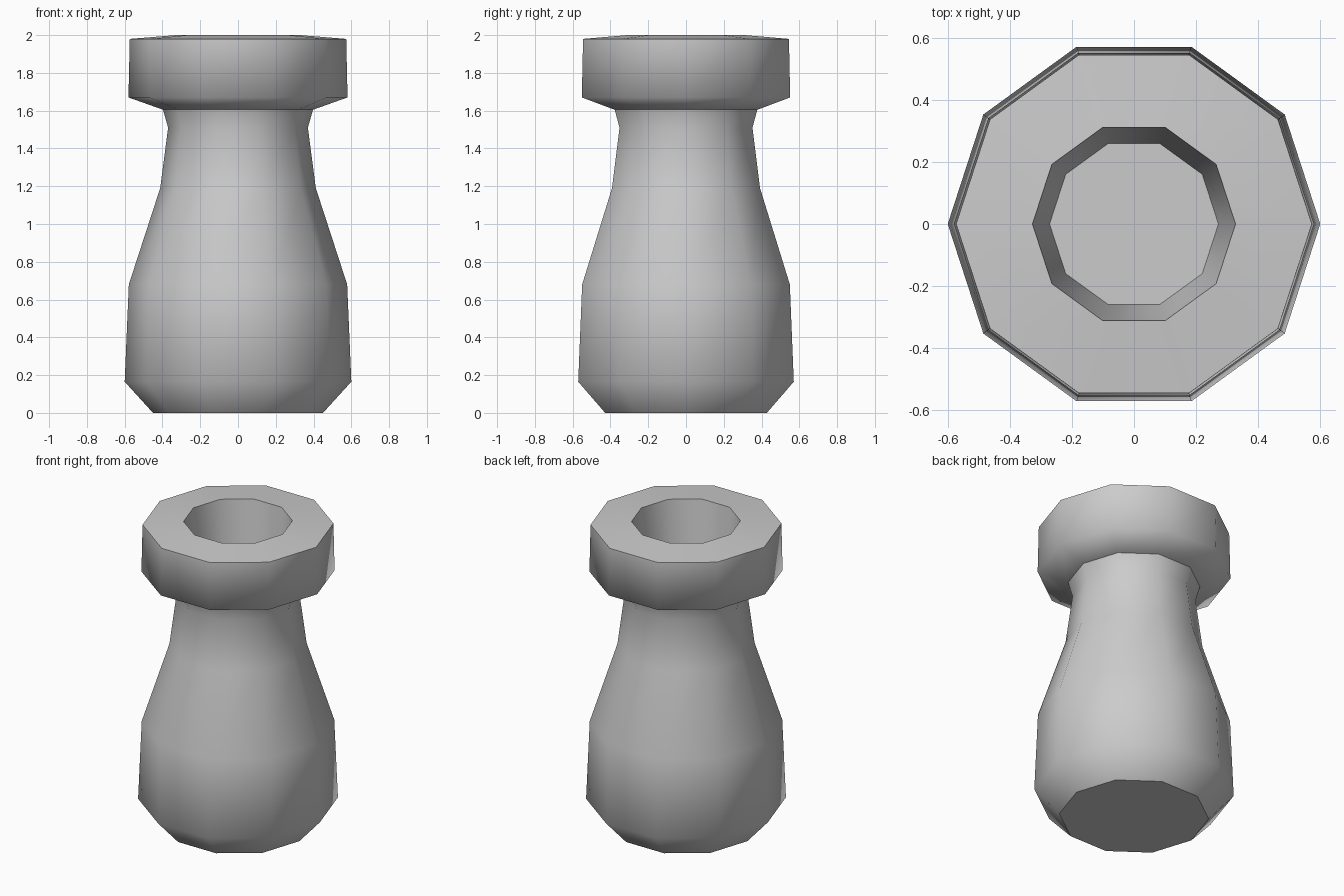
import bpy, bmesh
from math import cos, sin, tau

if "Cube" in bpy.data.objects:
    bpy.data.objects.remove(bpy.data.objects["Cube"])

SIDES = 10
# Profile rings from base, up the outside, over the rim, down the hole: radius, height, hard edge
PROFILE = [
    (0.45, 0.00, True), (0.60, 0.165, False), (0.578, 0.68, False),
    (0.412, 1.19, False), (0.37, 1.51, False), (0.397, 1.605, True),
    (0.58, 1.67, False), (0.573, 1.98, True),
    (0.327, 2.00, True), (0.272, 1.51, True),
]

bm = bmesh.new()
rings = [[bm.verts.new((r * cos(tau * i / SIDES), r * sin(tau * i / SIDES), z))
          for i in range(SIDES)] for r, z, _ in PROFILE]

# Walls between neighbouring rings
for low, high in zip(rings, rings[1:]):
    for i in range(SIDES):
        j = (i + 1) % SIDES
        bm.faces.new((low[i], low[j], high[j], high[i]))

# Base and floor of the hole
bm.faces.new(rings[0][::-1])
bm.faces.new(rings[-1])

# Smooth shading with hard ring edges
for f in bm.faces:
    f.smooth = True
for ring, (_, _, hard) in zip(rings, PROFILE):
    if hard:
        for i in range(SIDES):
            bm.edges.get((ring[i], ring[(i + 1) % SIDES])).smooth = False

mesh = bpy.data.meshes.new("bottle")
bm.to_mesh(mesh)
bm.free()
bottle = bpy.data.objects.new("bottle", mesh)
bpy.context.collection.objects.link(bottle)
